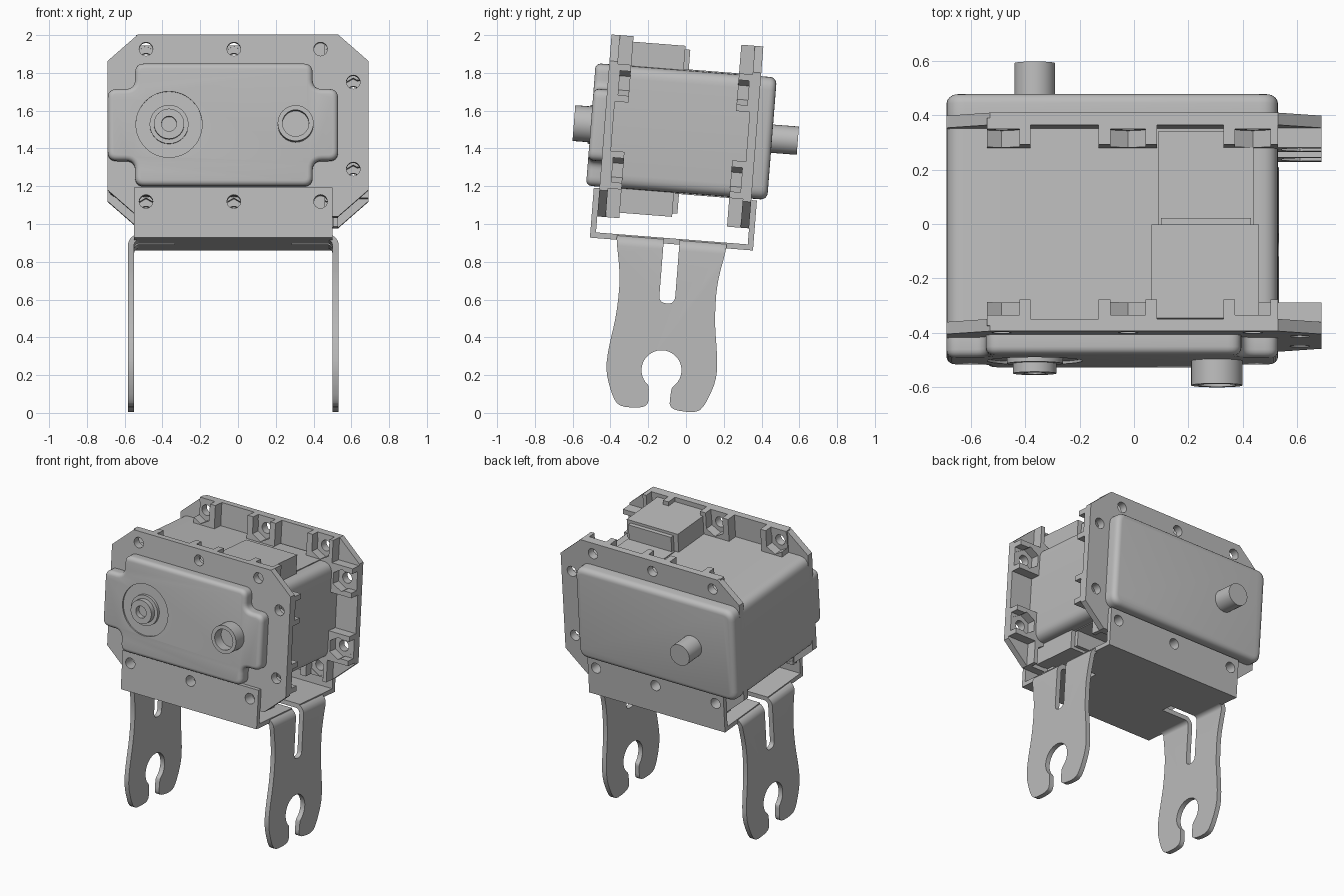
import bpy, bmesh
from math import sin, cos, pi, radians
from mathutils import Matrix, Vector

if "Cube" in bpy.data.objects:
    bpy.data.objects.remove(bpy.data.objects["Cube"])

GREY = (0.5, 0.5, 0.5, 1)
mat = bpy.data.materials.new("plain grey")
mat.use_nodes = True
mat.diffuse_color = GREY
mat.node_tree.nodes["Principled BSDF"].inputs["Base Color"].default_value = GREY

TILT = radians(-4.5)      # whole assembly leans back about x
YC, ZC = -0.147, 1.483    # centre of the motor and plates
XB = -0.025               # centre of the bracket
parts = []


def prism(name, pts, axis, a, b):
    """Extrude a 2D outline along x (points y,z), y (points x,z) or z (points x,y)."""
    def place(p, d):
        return {"x": (d, p[0], p[1]), "y": (p[0], d, p[1]), "z": (p[0], p[1], d)}[axis]
    bm = bmesh.new()
    lower, upper = [[bm.verts.new(place(p, d)) for p in pts] for d in (a, b)]
    bm.faces.new(lower)
    bm.faces.new(upper)
    for i in range(len(pts)):
        j = (i + 1) % len(pts)
        bm.faces.new((lower[i], lower[j], upper[j], upper[i]))
    bmesh.ops.recalc_face_normals(bm, faces=bm.faces)
    me = bpy.data.meshes.new(name)
    bm.to_mesh(me)
    bm.free()
    me.materials.append(mat)
    ob = bpy.data.objects.new(name, me)
    bpy.context.collection.objects.link(ob)
    parts.append(ob)
    return ob


def rect(x0, x1, z0, z1):
    return [(x0, z0), (x1, z0), (x1, z1), (x0, z1)]


def box(name, x0, x1, y0, y1, z0, z1):
    return prism(name, rect(x0, x1, z0, z1), "y", y0, y1)


def circle(x, z, r, n=32, start=0.0):
    return [(x + r * cos(start + 2 * pi * i / n), z + r * sin(start + 2 * pi * i / n))
            for i in range(n)]


def rounded(pts, r, steps=6):
    """Round every corner of an outline."""
    out = []
    for i, p in enumerate(pts):
        p = Vector(p)
        ends = []
        for q in (pts[i - 1], pts[(i + 1) % len(pts)]):
            d = Vector(q) - p
            ends.append(p + d.normalized() * min(r, d.length * 0.45))
        for k in range(steps + 1):
            t = k / steps
            out.append(tuple(ends[0] * (1 - t) ** 2 + p * 2 * t * (1 - t) + ends[1] * t * t))
    return out


def apply(ob, mod):
    bpy.context.view_layer.objects.active = ob
    bpy.ops.object.modifier_apply(modifier=mod.name)


def boolean(ob, operation, tools):
    for tool in tools:
        mod = ob.modifiers.new("cut", "BOOLEAN")
        mod.operation, mod.object, mod.solver = operation, tool, "EXACT"
        apply(ob, mod)
        parts.remove(tool)
        bpy.data.objects.remove(tool)
    return ob


def bevel(ob, width, segments=4):
    mod = ob.modifiers.new("round", "BEVEL")
    mod.width, mod.segments, mod.limit_method = width, segments, "ANGLE"
    mod.angle_limit = radians(50)
    apply(ob, mod)
    return ob


# Motor case: middle, back cover and cross-shaped front cover
H = 0.325
case = rounded(rect(-0.69, 0.53, ZC - H, ZC + H), 0.07)
prism("motor_case", case, "y", -0.52, 0.24)
bevel(prism("back_cover", case, "y", 0.18, 0.34), 0.035)
h = 0.19
cross = [(-0.545, ZC - H), (0.395, ZC - H), (0.395, ZC - h), (0.53, ZC - h),
         (0.53, ZC + h), (0.395, ZC + h), (0.395, ZC + H), (-0.545, ZC + H),
         (-0.545, ZC + h), (-0.69, ZC + h), (-0.69, ZC - h), (-0.545, ZC - h)]
cover = bevel(prism("front_cover", rounded(cross, 0.05), "y", -0.622, -0.5), 0.028)
boolean(cover, "DIFFERENCE", [prism("dish", circle(-0.365, ZC, 0.175, 48), "y", -0.7, -0.612)])

# Shafts and hubs
prism("back_shaft", circle(-0.365, ZC, 0.075), "y", 0.3, 0.477)
prism("hub_collar", circle(-0.365, ZC, 0.103), "y", -0.632, -0.58)
hub = prism("front_hub", circle(-0.365, ZC, 0.08), "y", -0.668, -0.58)
boolean(hub, "DIFFERENCE", [prism("bore", circle(-0.365, ZC, 0.04), "y", -0.7, -0.63)])
ring = prism("cable_ring", circle(0.305, ZC, 0.095), "y", -0.712, -0.58)
boolean(ring, "DIFFERENCE", [prism("bore", circle(0.305, ZC, 0.07), "y", -0.75, -0.64)])

# Connectors above and below the case
for side, label in ((1, "top"), (-1, "bottom")):
    def z(d):
        return ZC + side * d
    box(label + "_connector", 0.065, 0.46, -0.5, -0.155, z(0.3), z(0.454))
    box(label + "_connector_lip", 0.1, 0.43, -0.2, -0.128, z(0.3), z(0.435))
    box(label + "_strip", 0.09, 0.44, -0.15, 0.2, z(0.3), z(0.331))

# Mounting plates with nut blocks, open nut pockets and screw holes
P, C = 0.483, 0.343
octagon = [(-0.53, ZC - P), (0.53, ZC - P), (0.69, ZC - C), (0.69, ZC + C),
           (0.53, ZC + P), (-0.53, ZC + P), (-0.69, ZC + C), (-0.69, ZC - C)]
HOLES_X = (-0.487, -0.022, 0.437)


def plate(name, side):
    def y(depth):
        return YC + side * (0.403 - depth)
    ob = prism(name, octagon, "y", y(0), y(0.045))
    blocks, cuts = [], []

    def pocket(x, zc, opening):
        cuts.append(prism("hole", circle(x, zc, 0.036, 24), "y", y(-0.05), y(0.2)))
        cuts.append(prism("nut", circle(x, zc, 0.075, 6, pi / 6), "y", y(0.055), y(0.2)))
        cuts.append(prism("opening", opening, "y", y(0.06), y(0.2)))

    for s in (1, -1):
        zc = ZC + s * 0.406
        for x, (x0, x1) in zip(HOLES_X, ((-0.54, -0.38), (-0.13, 0.085), (0.33, 0.53))):
            blocks.append(box("block", x0, x1, y(0.02), y(0.117), ZC + s * 0.3, ZC + s * P))
            pocket(x, zc, rect(x - 0.065, x + 0.065, zc, zc + s * 0.2))
        zc = ZC + s * 0.231
        blocks.append(box("block", 0.5, 0.69, y(0.02), y(0.117), zc - 0.1, zc + 0.1))
        pocket(0.61, zc, rect(0.61, 0.8, zc - 0.065, zc + 0.065))
    boolean(ob, "UNION", blocks)
    boolean(ob, "DIFFERENCE", cuts)


plate("front_plate", -1)
plate("back_plate", 1)


# Channel bracket holding the plates
F0, F1, W, T = 0.885, 0.915, 0.433, 0.03
channel = [(YC - W, F0), (YC + W, F0), (YC + W, 1.15), (YC + W - T, 1.15),
           (YC + W - T, F1), (YC - W + T, F1), (YC - W + T, 1.15), (YC - W, 1.15)]


def slots():
    return [prism("slot", rounded([(YC - 0.042, 0.57), (YC + 0.042, 0.57),
                                   (YC + 0.042, 1.0), (YC - 0.042, 1.0)], 0.04),
                  "x", XB + s * 0.31, XB + s * 0.7) for s in (1, -1)]


bracket = prism("channel_bracket", channel, "x", XB - 0.525, XB + 0.525)
boolean(bracket, "DIFFERENCE",
        [prism("hole", circle(x, ZC - 0.406, 0.036, 24), "y", -0.8, 0.8) for x in HOLES_X]
        + slots())

# Pair of legs: folded sheet trimmed by the leg outline
def arch(half, top, r):
    n = 8
    arc = [(half - r + r * cos(pi / 2 * i / n), top - r + r * sin(pi / 2 * i / n))
           for i in range(n + 1)]
    right = [(half, -0.1)] + arc
    return [(XB + a, b) for a, b in right] + [(XB - a, b) for a, b in reversed(right)]


half = [(0.292, 0.95), (0.292, 0.88), (0.27, 0.77), (0.256, 0.665), (0.26, 0.494),
        (0.291, 0.295), (0.294, 0.18), (0.242, 0.042), (0.2, 0.004), (0.09, 0.008),
        (0.055, 0.03), (0.058, 0.09)]
half += [(0.106 * cos(a), 0.215 + 0.106 * sin(a))
         for a in (radians(-55 + 145 * i / 14) for i in range(14))]
outline = [(YC + a, b) for a, b in half] + [(YC, 0.321)] \
    + [(YC - a, b) for a, b in reversed(half)]
legs = prism("legs", arch(0.558, F1 - 0.001, 0.06), "y", YC - 0.4, YC + 0.4)
boolean(legs, "DIFFERENCE",
        [prism("inner", arch(0.525, F0 + 0.001, 0.03), "y", YC - 0.6, YC + 0.6)])
boolean(legs, "INTERSECT", [prism("trim", rounded(outline, 0.08, 3), "x", -0.9, 0.9)])
boolean(legs, "DIFFERENCE", slots())

# Lean the assembly and shade it
bpy.ops.object.select_all(action="DESELECT")
for ob in parts:
    ob.data.transform(Matrix.Rotation(TILT, 4, "X"))
    ob.select_set(True)
bpy.context.view_layer.objects.active = parts[0]
bpy.ops.object.shade_smooth_by_angle(angle=radians(35))
